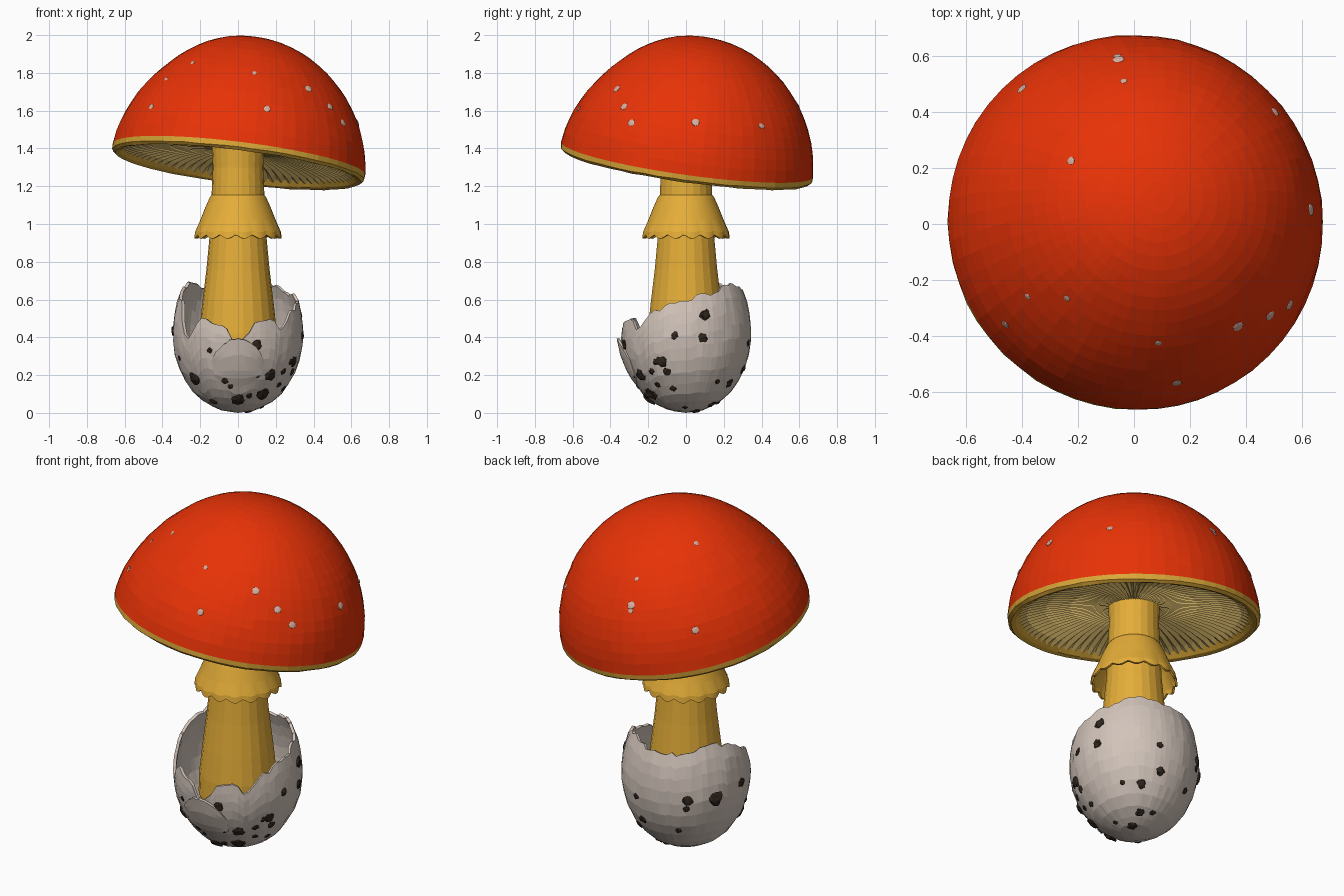
import bpy, bmesh, math, random
from mathutils import Vector, Matrix
from mathutils.bvhtree import BVHTree

random.seed(4)
cube = bpy.data.objects.get("Cube")
if cube:
    bpy.data.objects.remove(cube, do_unlink=True)


def material(name, r, g, b):
    m = bpy.data.materials.new(name)
    m.use_nodes = True
    m.diffuse_color = (r, g, b, 1)
    bsdf = next(n for n in m.node_tree.nodes if n.type == 'BSDF_PRINCIPLED')
    bsdf.inputs["Base Color"].default_value = (r, g, b, 1)
    bsdf.inputs["Roughness"].default_value = 0.8
    return m


RED = material("cap_red", 0.80, 0.032, 0.002)
YELLOW = material("stem_yellow", 0.78, 0.42, 0.04)
RIM = material("rim_yellow", 0.72, 0.40, 0.04)
GILL = material("gill_cream", 0.86, 0.60, 0.18)
GREY = material("volva_grey", 0.64, 0.55, 0.49)
DARK = material("wart_brown", 0.03, 0.019, 0.013)
PALE = material("speck_pale", 0.66, 0.42, 0.34)


def finish(name, bm, mats, thickness=0):
    """Turn a bmesh into an object, with an optional wall thickness."""
    mesh = bpy.data.meshes.new(name)
    bm.to_mesh(mesh)
    for m in mats:
        mesh.materials.append(m)
    ob = bpy.data.objects.new(name, mesh)
    bpy.context.collection.objects.link(ob)
    if thickness:
        mod = ob.modifiers.new("wall", 'SOLIDIFY')
        mod.thickness = thickness
        mod.offset = -1


def sheet(rows, angles, point, closed=True):
    """Grid around z; point(row, column angle) gives radius and height."""
    bm = bmesh.new()
    grid = []
    for i in range(rows):
        line = []
        for a in angles:
            r, z = point(i, a)
            line.append(bm.verts.new((r * math.cos(a), r * math.sin(a), z)))
        grid.append(line)
    n = len(angles)
    for i in range(rows - 1):
        for j in range(n if closed else n - 1):
            k = (j + 1) % n
            bm.faces.new((grid[i][j], grid[i][k], grid[i + 1][k], grid[i + 1][j]))
    bmesh.ops.remove_doubles(bm, verts=bm.verts, dist=0.0005)
    return bm


def circle(n):
    return [2 * math.pi * j / n for j in range(n)]


def blend(points, x):
    """Smooth interpolation through a short list of pairs."""
    for (x0, y0), (x1, y1) in zip(points, points[1:]):
        if x <= x1:
            t = max(0, (x - x0) / (x1 - x0))
            return y0 + (y1 - y0) * (1 - math.cos(math.pi * t)) / 2
    return points[-1][1]


def blobs(name, target, groups, mat, flat, rough):
    """Lumps where sightlines meet a surface: (azimuth, elevation, [(across, up, size)])."""
    tree = BVHTree.FromBMesh(target)
    bm = bmesh.new()
    for azimuth, elevation, spots in groups:
        a, e = math.radians(azimuth), math.radians(elevation)
        out = Vector((math.cos(a) * math.cos(e), math.sin(a) * math.cos(e), math.sin(e)))
        side = Vector((-math.sin(a), math.cos(a), 0))
        up = out.cross(side)
        for u, v, size in spots:
            hit, normal, _, _ = tree.ray_cast(Vector((0, 0, 1)) + out * 3 + side * u + up * v, -out)
            if hit is None:
                continue
            turn = normal.to_track_quat('Z', 'Y').to_matrix().to_4x4()
            shape = Matrix.Translation(hit) @ turn @ Matrix.Diagonal((size, size, size * flat, 1))
            for vert in bmesh.ops.create_icosphere(bm, subdivisions=2, radius=1)["verts"]:
                vert.co = shape @ (vert.co * random.uniform(1 - rough, 1 + rough))
    finish(name, bm, [mat])


# Cap: tilted dome, flatter on its raised side, with a yellow margin
lean = Vector((0.125, 0.14, 1))
low_side = math.atan2(lean.y, lean.x)
tilt = Matrix.Translation((0, 0, 1.301)) @ Vector((0, 0, 1)).rotation_difference(lean).to_matrix().to_4x4()
profile = [(0.60, 0.04), (0.63, 0.008), (0.655, 0.0), (0.672, 0.014), (0.674, 0.042)]
RINGS = 18
for k in range(1, RINGS + 1):
    t = math.radians(4 + 86 * k / RINGS)
    profile.append((max(0, 0.675 * math.cos(t)), 0.698 * math.sin(t)))


def cap_point(i, a):
    r, z = profile[i]
    if i > 4:
        flatten = 0.042 * (1 - math.cos(a - low_side))
        r *= 1 - flatten * 2.6 * (z / 0.698) ** 2 * (r / 0.675)
    if i != 4:
        jitter = 0.003 * r
        r += random.uniform(-jitter, jitter)
        z += random.uniform(-jitter, jitter)
    return r, z


cap_bm = sheet(len(profile), circle(56), cap_point)
for f in cap_bm.faces:
    f.material_index = 1 if f.calc_center_median().z < 0.04 else 0
cap_bm.transform(tilt)
finish("cap", cap_bm, [RED, RIM])

# Gills: pleated underside
GILLS = 80
gill_profile = [(0.09, 0.095), (0.2, 0.10), (0.34, 0.092), (0.47, 0.075), (0.57, 0.05), (0.632, 0.018)]


def gill_point(i, a):
    r, z = gill_profile[i]
    fold = 1 if round(a * GILLS / math.pi) % 2 else -1
    return r, z + fold * (0.003 if i in (0, 5) else 0.008)


gill_bm = sheet(len(gill_profile), circle(GILLS * 2), gill_point)
gill_bm.transform(tilt)
finish("gills", gill_bm, [GILL])

# Pale specks scattered over the cap
blobs("cap_specks", cap_bm, [
    (-90, 0, [(-.46, .62, .017)]),
    (0, 0, [(.4, .52, .018)]),
    (-90, 90, [(-.06, .6, .014), (-.38, -.26, .013)]),
    (-54, 28, [(-.35, .72, .013), (-.18, .52, .013), (.085, .39, .021), (-.21, .28, .019),
               (.2, .29, .02), (.28, .21, .02), (.54, .32, .022)]),
    (126, 28, [(.05, .65, .015), (-.27, .46, .012), (-.3, .32, .022), (.04, .18, .02)])],
    PALE, 0.25, 0.05)

# Stem
stem = [(0.14, 0.1), (0.21, 0.3), (0.206, 0.42), (0.189, 0.58), (0.167, 0.76),
        (0.15, 0.94), (0.14, 1.15), (0.134, 1.3), (0.14, 1.43)]
finish("stem", sheet(len(stem), circle(22), lambda i, a: stem[i]), [YELLOW])

# Skirt: flared ring with a scalloped hem
skirt = [(0.226, 0.945), (0.222, 0.965), (0.2, 1.02), (0.172, 1.09), (0.15, 1.14), (0.138, 1.155)]


def skirt_point(i, a):
    r, z = skirt[i]
    wave = abs(math.sin(8 * a + 0.4))
    if i < 2:
        z -= (0.022 if i == 0 else 0.008) * wave
        r += 0.007 * wave
    return r, z


finish("skirt", sheet(len(skirt), circle(96), skirt_point), [YELLOW], 0.012)

# Volva: torn egg-shaped cup around the stem base
bowl = [(0, 0), (0.012, 0.085), (0.05, 0.17), (0.1, 0.23), (0.2, 0.298), (0.3, 0.332),
        (0.4, 0.346), (0.5, 0.341), (0.6, 0.32), (0.72, 0.275)]
tear = [(0, .6), (20, .63), (55, .68), (90, .65), (120, .65), (150, .70), (175, .66), (200, .6),
        (219, .40), (238, .5), (256, .46), (270, .37), (289, .48), (303, .49), (312, .44),
        (328, .54), (360, .6)]
LEVELS = [0, .02, .05, .1, .17, .26, .36, .47, .58, .69, .8, .9, 1]


def radius_at(z):
    for (z0, r0), (z1, r1) in zip(bowl, bowl[1:]):
        if z <= z1:
            return r0 + (r1 - r0) * (z - z0) / (z1 - z0)
    return bowl[-1][1]


columns = circle(72)
rim_height = {a: blend(tear, math.degrees(a)) + random.uniform(-0.01, 0.01) for a in columns}


def volva_point(i, a):
    z = LEVELS[i] * rim_height[a]
    wobble = random.uniform(-0.002, 0.002) if i else 0
    return radius_at(z) + wobble, z


volva_bm = sheet(len(LEVELS), columns, volva_point)
finish("volva", volva_bm, [GREY], 0.016)

# Small loose flap on the front of the volva
flap_angles = [math.radians(270 + 25 * u / 10) for u in range(-10, 11)]


def flap_point(i, a):
    u = (math.degrees(a) - 270) / 25
    low = 0.14 + 0.05 * u * u
    high = 0.39 - 0.11 * u * u + random.uniform(-0.005, 0.005)
    z = low + (high - low) * i / 6
    return radius_at(z) + 0.002 + 0.02 * (1 - u * u) * i / 6, z


finish("volva_flap", sheet(7, flap_angles, flap_point, False), [GREY], 0.014)

# Dark warts on the volva
blobs("volva_warts", volva_bm, [
    (-90, 0, [(-.23, -.82, .036), (-.13, -.94, .022), (0, -.93, .034), (.13, -.9, .038),
              (.17, -.8, .032), (.1, -.64, .027), (.1, -.8, .016), (-.31, -.71, .014),
              (.28, -.73, .018), (-.15, -.67, .015), (-.07, -.83, .018), (-.04, -.86, .014),
              (.24, -.78, .018), (.06, -.91, .016)]),
    (0, 0, [(.1, -.48, .03), (-.06, -.59, .02), (.09, -.6, .025), (-.13, -.73, .03),
            (-.24, -.8, .02), (-.1, -.78, .02), (-.07, -.87, .018), (.23, -.84, .018),
            (-.18, -.9, .028), (-.15, -.85, .016)]),
    (50, -28, [(.14, -.41, .018), (.14, -.55, .025), (.04, -.62, .025), (-.06, -.61, .014),
               (.03, -.77, .024), (-.01, -.84, .026), (-.1, -.82, .014), (.27, -.65, .018),
               (.33, -.53, .018), (.1, -.77, .016)]),
    (126, 28, [(.154, -.676, .04), (0, -.686, .03), (.29, -.585, .025), (.144, -.89, .02),
               (.31, -.72, .02)])], DARK, 0.4, 0.25)
